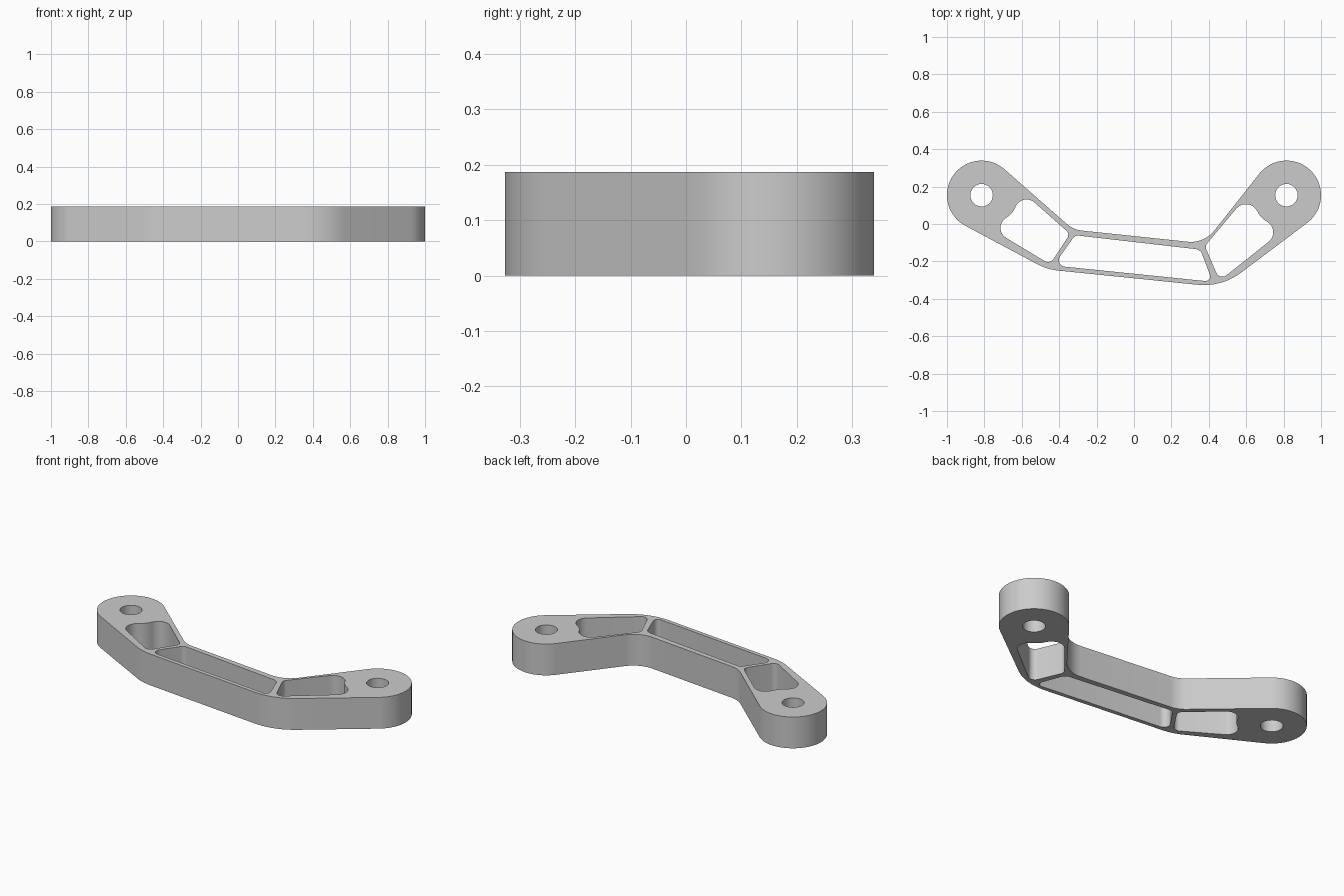
import bpy, bmesh, math
from mathutils import Vector

cube = bpy.data.objects.get("Cube")
if cube:
    bpy.data.objects.remove(cube, do_unlink=True)

HEIGHT = 0.187
BOSS_R, BORE_R = 0.185, 0.06
LEFT_BOSS, RIGHT_BOSS = Vector((-0.815, 0.154)), Vector((0.815, 0.154))


def arc(center, radius, start, sweep, steps):
    return [center + radius * Vector((math.cos(start + sweep * i / steps),
                                      math.sin(start + sweep * i / steps)))
            for i in range(steps + 1)]


def fillet(before, corner, after, radius, steps=10):
    """Round one corner with a tangent arc."""
    u, v = (before - corner).normalized(), (after - corner).normalized()
    half = u.angle(v) / 2
    center = corner + (u + v).normalized() * radius / math.sin(half)
    reach = radius / math.tan(half)
    p, q = corner + u * reach - center, corner + v * reach - center
    start = math.atan2(p.y, p.x)
    sweep = math.atan2(p.x * q.y - p.y * q.x, p.dot(q))
    return arc(center, radius, start, sweep, steps)


def rounded_loop(corners):
    pts = [Vector(c[:2]) for c in corners]
    n = len(pts)
    loop = []
    for i, c in enumerate(corners):
        loop += fillet(pts[i - 1], pts[i], pts[(i + 1) % n], c[2])
    return loop


def tangent_angle(point, center, side):
    """Angle on a boss where a line from point touches it."""
    d = point - center
    return math.atan2(d.y, d.x) + side * math.acos(BOSS_R / d.length)


def boss_arc(center, start, end):
    return arc(center, BOSS_R, start, (end - start) % math.tau, 40)


# Outer outline: two round bosses joined by filleted bends
low_r, low_l = Vector((0.469, -0.338)), Vector((-0.464, -0.243))
up_r, up_l = Vector((0.375, -0.104)), Vector((-0.3245, -0.0304))
left_end = boss_arc(LEFT_BOSS, tangent_angle(up_l, LEFT_BOSS, 1),
                    tangent_angle(low_l, LEFT_BOSS, -1))
right_end = boss_arc(RIGHT_BOSS, tangent_angle(low_r, RIGHT_BOSS, 1),
                     tangent_angle(up_r, RIGHT_BOSS, -1))
outline = (left_end
           + fillet(left_end[-1], low_l, low_r, 0.30)
           + fillet(low_l, low_r, right_end[0], 0.33)
           + right_end
           + fillet(right_end[-1], up_r, up_l, 0.16)
           + fillet(up_r, up_l, left_end[0], 0.15))

# Through pockets: x, y, corner radius
middle_pocket = [(-0.315, -0.060, 0.03), (0.355, -0.137, 0.04),
                 (0.420, -0.309, 0.025), (-0.430, -0.222, 0.035)]
left_pocket = [(-0.598, 0.173, 0.063), (-0.647, 0.059, 0.12),
               (-0.766, -0.025, 0.063), (-0.449, -0.215, 0.035),
               (-0.342, -0.053, 0.03)]
right_pocket = [(0.615, 0.163, 0.068), (0.674, 0.037, 0.12),
                (0.789, -0.040, 0.064), (0.458, -0.303, 0.035),
                (0.379, -0.118, 0.03)]

loops = [outline]
loops += [rounded_loop(p) for p in (left_pocket, middle_pocket, right_pocket)]
# Bores through both bosses
loops += [arc(c, BORE_R, 0, math.tau, 40)[:-1] for c in (LEFT_BOSS, RIGHT_BOSS)]

# Fill the flat profile and extrude it upward
bm = bmesh.new()
for loop in loops:
    verts = [bm.verts.new((p.x, p.y, 0)) for p in loop]
    for i, v in enumerate(verts):
        bm.edges.new((verts[i - 1], v))
bmesh.ops.remove_doubles(bm, verts=bm.verts[:], dist=1e-5)
bmesh.ops.triangle_fill(bm, edges=bm.edges[:], use_beauty=True)
result = bmesh.ops.extrude_face_region(bm, geom=bm.faces[:],
                                       use_keep_orig=True)
top = [g for g in result["geom"] if isinstance(g, bmesh.types.BMVert)]
bmesh.ops.translate(bm, verts=top, vec=(0, 0, HEIGHT))
bmesh.ops.recalc_face_normals(bm, faces=bm.faces[:])

mesh = bpy.data.meshes.new("link_arm")
bm.to_mesh(mesh)
bm.free()
arm = bpy.data.objects.new("link_arm", mesh)
bpy.context.collection.objects.link(arm)

# Plain grey metal
grey = bpy.data.materials.new("light_grey")
grey.use_nodes = True
colour = (0.6, 0.6, 0.6, 1)
grey.diffuse_color = colour
grey.node_tree.nodes["Principled BSDF"].inputs["Base Color"].default_value = colour
mesh.materials.append(grey)

# Smooth curved walls, sharp rims
bpy.ops.object.select_all(action="DESELECT")
arm.select_set(True)
bpy.context.view_layer.objects.active = arm
bpy.ops.object.shade_smooth_by_angle(angle=math.radians(30))
